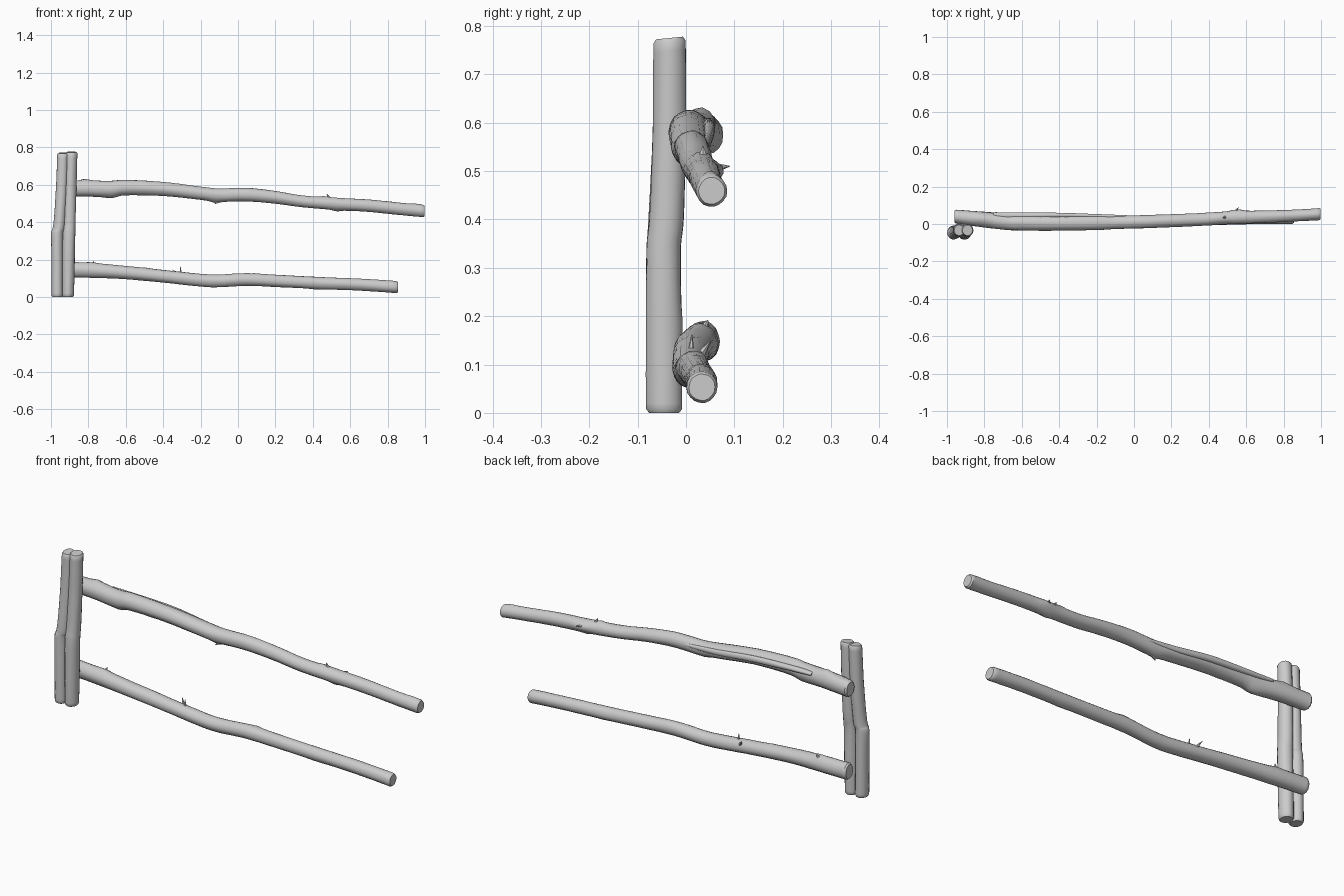
import bpy, bmesh, math, random
from mathutils import Vector

random.seed(4)
if "Cube" in bpy.data.objects:
    bpy.data.objects.remove(bpy.data.objects["Cube"], do_unlink=True)

wood = bpy.data.materials.new("pale grey wood")
wood.use_nodes = True
wood.diffuse_color = (0.6, 0.6, 0.6, 1)
wood.node_tree.nodes["Principled BSDF"].inputs["Base Color"].default_value = wood.diffuse_color

SIDES = 18
STEPS = 5


def finish(name, bm):
    bmesh.ops.recalc_face_normals(bm, faces=bm.faces)
    mesh = bpy.data.meshes.new(name)
    bm.to_mesh(mesh)
    bm.free()
    mesh.materials.append(wood)
    obj = bpy.data.objects.new(name, mesh)
    bpy.context.collection.objects.link(obj)
    bpy.ops.object.select_all(action="DESELECT")
    obj.select_set(True)
    bpy.context.view_layer.objects.active = obj
    bpy.ops.object.shade_smooth_by_angle(angle=math.radians(40))
    return obj


def spline(a, b, c, d, t):
    return 0.5 * (2 * b + (c - a) * t + (2 * a - 5 * b + 4 * c - d) * t * t
                  + (3 * b - a - 3 * c + d) * t ** 3)


def smooth_stations(stations):
    rows = [Vector(s) for s in stations]
    padded = [rows[0]] + rows + [rows[-1]]
    out = []
    for i in range(len(rows) - 1):
        out += [spline(*padded[i:i + 4], k / STEPS) for k in range(STEPS)]
    return out + [rows[-1]]


def branch(name, stations, upright=False, knots=(), tilt=0.0):
    """Loft a branch; a station is (distance, side, rise, radius across, radius up).
    A knot is (distance, angle, height, length)."""
    bm = bmesh.new()
    rows = smooth_stations(stations)
    # Rounded rims on both cut ends
    loops = []
    for end, inner in ((rows[0], rows[1]), (rows[-1], rows[-2])):
        rim = end.copy()
        rim[3] *= 0.84
        rim[4] *= 0.84
        end[0] += 0.008 if inner[0] > end[0] else -0.008
        loops.append(rim)
    rows = [loops[0]] + rows + [loops[1]]
    grain = [random.uniform(-0.03, 0.03) for _ in range(SIDES)]
    rings = []
    for d, side, rise, ra, rb in rows:
        ring = []
        for k in range(SIDES):
            a = math.tau * k / SIDES
            swell = 1 + grain[k] * math.sin(d * 9 + k) + random.uniform(-0.01, 0.01)
            lump = 0
            for kd, ka, height, length in knots:
                turn = math.remainder(a - math.radians(ka), math.tau)
                lump += height * math.exp(-((d - kd) / length) ** 2 - (turn / 0.45) ** 2)
            u = side + (ra * swell + lump) * math.cos(a)
            v = rise + (rb * swell + lump) * math.sin(a)
            if upright:
                lean = tilt * (v - rise) if d > 0.7 else 0
                ring.append(bm.verts.new((u, v, d + lean)))
            else:
                ring.append(bm.verts.new((d, u, v)))
        rings.append(ring)
    for low, high in zip(rings, rings[1:]):
        for k in range(SIDES):
            n = (k + 1) % SIDES
            bm.faces.new((low[k], low[n], high[n], high[k]))
    bm.faces.new(rings[0])
    bm.faces.new(rings[-1])
    return finish(name, bm)


def spur(name, base, tip, radius):
    """A small pointed splinter."""
    base, tip = Vector(base), Vector(tip)
    bm = bmesh.new()
    bmesh.ops.create_cone(bm, cap_ends=True, segments=6, radius1=radius,
                          radius2=0.001, depth=(tip - base).length)
    turn = (tip - base).to_track_quat("Z", "Y").to_matrix()
    for v in bm.verts:
        v.co = turn @ v.co + (base + tip) / 2
    return finish(name, bm)


# Twin upright poles: height, x, y, radius in x, radius in y
branch("outer_post", [
    (0, -.966, -.045, .031, .036), (.15, -.966, -.046, .031, .036),
    (.33, -.966, -.047, .031, .035), (.38, -.956, -.044, .031, .035),
    (.58, -.943, -.035, .031, .034), (.77, -.935, -.034, .031, .033),
], True, [(.34, 180, .004, .04)], .1)
branch("inner_post", [
    (0, -.909, -.045, .032, .037), (.15, -.907, -.046, .034, .037),
    (.33, -.904, -.047, .034, .036), (.4, -.901, -.041, .032, .036),
    (.58, -.896, -.034, .032, .035), (.775, -.89, -.034, .032, .033),
], True, [(.18, 80, .003, .04)], .1)

# Rails: x, y, z, radius in y, radius in z
branch("upper_rail", [
    (-.96, .04, .575, .037, .042), (-.82, .025, .58, .042, .043),
    (-.68, .01, .577, .042, .044), (-.6, .007, .585, .041, .041),
    (-.4, .005, .578, .04, .038), (-.2, .007, .555, .04, .036),
    (-.1, .009, .545, .037, .036), (.05, .012, .547, .035, .036),
    (.2, .018, .533, .034, .034), (.35, .024, .511, .034, .032),
    (.53, .034, .498, .035, .033), (.7, .039, .488, .033, .033),
    (.85, .045, .473, .031, .033), (.998, .053, .459, .032, .033),
], knots=[(-.82, 80, .01, .03), (-.12, 265, .008, .03), (.47, 85, .01, .02),
          (.53, 265, .009, .03), (.55, 10, .012, .03), (.96, 90, .004, .03),
          (-.68, 270, .005, .04)])
branch("lower_rail", [
    (-.95, .035, .148, .035, .042), (-.8, .027, .143, .038, .04),
    (-.62, .014, .132, .038, .036), (-.4, .008, .111, .036, .034),
    (-.2, .006, .09, .034, .034), (-.1, .008, .086, .033, .034),
    (.05, .013, .093, .033, .034), (.25, .02, .084, .032, .033),
    (.45, .027, .074, .032, .032), (.65, .032, .066, .032, .032),
    (.855, .033, .053, .032, .033),
], knots=[(-.78, 80, .006, .03), (-.5, 90, .004, .04), (.43, 265, .005, .03),
          (.08, 60, .005, .03)])

# Strip of lifted bark along the back of the upper rail
branch("bark_strip", [
    (-.75, .045, .6, .018, .01), (-.6, .045, .595, .016, .014),
    (-.4, .047, .585, .013, .016), (-.2, .043, .562, .01, .014),
    (-.02, .038, .552, .008, .008),
])

# Splinters and twig stubs
spur("lower_splinter", (-.305, .01, .115), (-.308, .012, .162), .009)
spur("lower_rear_splinter", (-.33, .03, .12), (-.35, .05, .148), .009)
spur("lower_stub", (-.78, .035, .17), (-.77, .045, .192), .014)
spur("upper_stub", (.49, .035, .52), (.475, .035, .552), .013)
spur("upper_rear_stub", (.53, .05, .505), (.56, .09, .51), .014)
spur("upper_under_stub", (-.1, .005, .52), (-.125, -.005, .497), .016)
